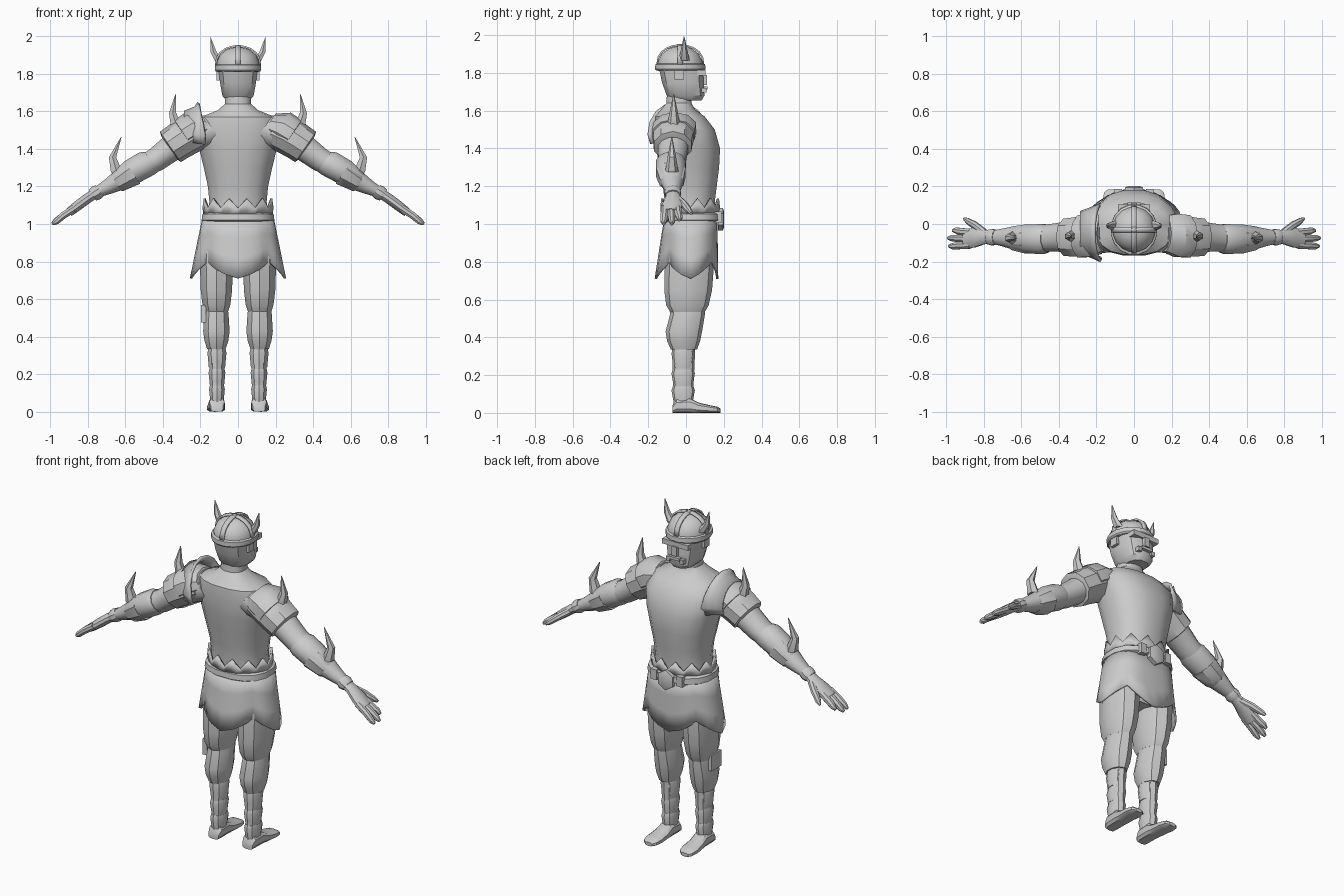
import bpy, bmesh, math
from mathutils import Vector

grey = bpy.data.materials.new("grey")
grey.diffuse_color = (0.6, 0.6, 0.6, 1)


def finish(name, bm, angle=35):
    bmesh.ops.recalc_face_normals(bm, faces=bm.faces)
    me = bpy.data.meshes.new(name)
    bm.to_mesh(me)
    bm.free()
    ob = bpy.data.objects.new(name, me)
    bpy.context.collection.objects.link(ob)
    me.materials.append(grey)
    bpy.ops.object.select_all(action='DESELECT')
    ob.select_set(True)
    bpy.context.view_layer.objects.active = ob
    bpy.ops.object.shade_smooth_by_angle(angle=math.radians(angle))
    return ob


def loft(name, rings, n=12, u=(1, 0, 0), v=(0, 1, 0), power=1.0, angle=35):
    """Rings of (centre, radius along u, radius along v), joined and capped."""
    bm, u, v, rows = bmesh.new(), Vector(u), Vector(v), []
    for c, ru, rv in rings:
        row = []
        for i in range(n):
            a = 2 * math.pi * (i + 0.5) / n
            ca, sa = math.cos(a), math.sin(a)
            pu = math.copysign(abs(ca) ** power, ca) * ru
            pv = math.copysign(abs(sa) ** power, sa) * rv
            row.append(bm.verts.new(Vector(c) + u * pu + v * pv))
        rows.append(row)
    for a, b in zip(rows, rows[1:]):
        for i in range(n):
            bm.faces.new((a[i], a[(i + 1) % n], b[(i + 1) % n], b[i]))
    bm.faces.new(rows[0])
    bm.faces.new(rows[-1])
    return finish(name, bm, angle)


def stack(name, rows, x=0, **k):
    """Upright loft from rows of (z, half width, y back, y front)."""
    return loft(name, [((x, (a + b) / 2, z), w, (b - a) / 2) for z, w, a, b in rows], **k)


def box(name, lo, hi):
    bm = bmesh.new()
    bmesh.ops.create_cube(bm, size=1)
    for vt in bm.verts:
        vt.co = [(l + h) / 2 + c * (h - l) for l, h, c in zip(lo, hi, vt.co)]
    return finish(name, bm)


def sheet(name, point, count, rows, thick, closed=True):
    """Grid surface from point(i, j), given thickness outward."""
    bm = bmesh.new()
    g = [[bm.verts.new(point(i, j)) for i in range(count)] for j in range(rows)]
    for j in range(rows - 1):
        for i in range(count if closed else count - 1):
            k = (i + 1) % count
            bm.faces.new((g[j][i], g[j][k], g[j + 1][k], g[j + 1][i]))
    ob = finish(name, bm)
    m = ob.modifiers.new("thickness", 'SOLIDIFY')
    m.thickness, m.offset = thick, 0
    return ob


def spike(name, pts, r, s=1):
    """Curved horn through three (x, z) points."""
    y = pts[0][2]
    return loft(name, [((s * p[0], y, p[1]), q, q) for p, q in zip(pts, (r, r * .62, .002))], n=6)


# Torso and neck
stack("torso", [(.95, .17, -.11, .15), (1.12, .155, -.115, .155), (1.2, .163, -.125, .165),
                (1.3, .185, -.145, .178), (1.4, .21, -.16, .183), (1.5, .235, -.17, .155),
                (1.57, .2, -.165, .10), (1.605, .11, -.135, .05), (1.64, .07, -.105, .03),
                (1.72, .068, -.10, .03)], n=16, power=.85)

# Head, with brow, frowning mouth, nose and ear plates
stack("head", [(1.655, .06, -.08, .085), (1.68, .085, -.105, .1), (1.75, .098, -.13, .096),
               (1.82, .105, -.145, .092)], n=12, power=.75)
box("brow", (-.085, .06, 1.785), (.085, .103, 1.815))
box("nose", (-.016, .08, 1.735), (.016, .112, 1.79))
box("mouth_bar", (-.035, .085, 1.712), (.035, .114, 1.728))
for s in (-1, 1):
    box("mouth_corner", (s * .045 - .012, .08, 1.695), (s * .045 + .012, .108, 1.72))
    box("ear_plate", (s * .1 - .014, -.06, 1.765), (s * .1 + .014, -.01, 1.825))

# Helmet dome, brim and crossing bands
stack("helmet", [(1.81, .115, -.15, .095), (1.86, .115, -.15, .09), (1.9, .098, -.13, .07),
                 (1.93, .06, -.09, .03), (1.94, .02, -.05, -.01)], n=16)
stack("helmet_brim", [(1.812, .12, -.16, .1), (1.82, .126, -.166, .106), (1.845, .125, -.165, .104),
                      (1.85, .117, -.155, .095)], n=16)


def arch(name, along_y):
    w = .014

    def pt(i, j):
        a = math.pi * i / 10
        e = w * (2 * j - 1)
        r, z = math.cos(a), 1.845 + .102 * math.sin(a) ** .85
        return (e, -.03 + .122 * r, z) if along_y else (.118 * r, -.03 + e, z)
    return sheet(name, pt, 11, 2, .01, False)


arch("helmet_band_long", True)
arch("helmet_band_cross", False)

# Belt, jagged waist trim and buckle
stack("belt", [(1.012, .185, -.125, .175), (1.02, .197, -.138, .188), (1.052, .193, -.135, .185),
               (1.06, .18, -.125, .172)], n=16, power=.85)


def trim(i, j):
    a = 2 * math.pi * i / 24
    z = 1.05 + j * (.035 + .05 * (i % 2))
    k = 1 + .03 * j
    return (.178 * k * math.cos(a), .022 + .148 * k * math.sin(a), z)


sheet("waist_trim", trim, 24, 2, .012)
loft("buckle", [((0, .17, 1.025), .055, .06), ((0, .195, 1.025), .055, .06),
                ((0, .202, 1.025), .035, .04)], n=6, v=(0, 0, 1))
for s in (-1, 1):
    box("belt_stud", (s * .085 - .02, .15, 1.005), (s * .085 + .02, .187, 1.065))


# Skirt: pointed panels at front, back and both sides
def skirt(i, j):
    a = 2 * math.pi * i / 32
    ca, sa = math.cos(a), math.sin(a)
    tip = 1 - min(i % 8, 8 - i % 8) / 4
    t = j / 3
    hem = .8 - .09 * tip
    w = .185 + t * (.02 + .045 * tip)
    d = .135 + t * (.005 + .045 * tip * (sa < 0))
    f = lambda c: math.copysign(abs(c) ** .75, c)
    return (w * f(ca), .025 + d * f(sa), 1.03 + (hem - 1.03) * t)


sheet("skirt", skirt, 32, 4, .012)
stack("hips", [(.76, .12, -.07, .10), (.85, .18, -.1, .14), (1.0, .17, -.1, .15)], n=12)

# Legs, shin wraps and feet
for s in (-1, 1):
    x = s * .115
    stack("thigh", [(.92, .09, -.1, .14), (.78, .092, -.112, .148), (.65, .088, -.115, .138),
                    (.57, .078, -.105, .12), (.535, .066, -.085, .1)], x=x, n=10)
    stack("knee_and_calf", [(.56, .062, -.08, .1), (.52, .068, -.085, .1), (.43, .074, -.108, .085),
                            (.38, .067, -.1, .075), (.335, .052, -.08, .058)], x=x, n=10)
    stack("shin", [(.36, .045, -.075, .05), (.04, .036, -.065, .035)], x=s * .112, n=10)
    for z, h, w in ((.235, .105, .053), (.145, .085, .047), (.06, .08, .044)):
        stack("shin_wrap", [(z, w * .86, -.066, .036), (z + h * .75, w, -.077, .047),
                            (z + h, w * .9, -.07, .04)], x=s * .112, n=10)
    # Foot runs from heel to toe
    rows = [(-.072, .034, .04), (-.05, .042, .075), (.02, .043, .08), (.065, .046, .055),
            (.13, .05, .04), (.168, .042, .032), (.183, .022, .022)]
    loft("foot", [((s * (.112 + .04 * max(0, y)), y, h / 2), w, h / 2) for y, w, h in rows],
         n=10, v=(0, 0, 1), power=.65)
box("knee_strap_plate", (-.198, -.05, .475), (-.17, .04, .57))

# Arms, built along a falling axis with sections across it
for s in (-1, 1):
    across = Vector((s * .57, 0, .82))

    def limb(name, rows, **k):
        """Rows of (x, y, z, half depth in y, half thickness)."""
        return loft(name, [((s * x, y, z), d, t) for x, y, z, d, t in rows],
                    u=(0, 1, 0), v=across, **k)

    limb("upper_arm", [(.13, -.045, 1.5, .11, .10), (.24, -.06, 1.475, .1, .095),
                       (.34, -.068, 1.415, .085, .075), (.44, -.073, 1.34, .075, .066),
                       (.52, -.078, 1.30, .07, .062)])
    limb("bracer", [(.46, -.078, 1.332, .074, .066), (.485, -.08, 1.322, .082, .074),
                    (.56, -.08, 1.28, .08, .072), (.62, -.076, 1.238, .068, .06),
                    (.69, -.072, 1.198, .05, .043), (.75, -.07, 1.168, .036, .03)])
    limb("bracer_guard", [(.56, -.08, 1.272, .084, .076), (.64, -.076, 1.222, .068, .06),
                          (.65, -.076, 1.215, .058, .05)], n=8)
    limb("wrist_cuff", [(.735, -.07, 1.178, .04, .036), (.755, -.07, 1.165, .046, .04),
                        (.775, -.07, 1.153, .04, .034)], n=10)
    limb("palm", [(.75, -.07, 1.168, .032, .026), (.80, -.068, 1.137, .042, .027),
                  (.85, -.072, 1.1, .056, .027), (.9, -.082, 1.062, .05, .024)], n=10)
    # Fingers fan out, thumb points forward
    for y0, y1, xe, ze in ((-.045, -.035, .965, 1.02), (-.08, -.075, .99, 1.0), (-.112, -.118, .985, 1.0)):
        limb("finger", [(.87, y0, 1.085, .021, .021), (.93, (y0 + y1) / 2, 1.045, .021, .02),
                        (xe - .02, y1, ze + .015, .018, .018), (xe, y1, ze, .008, .009)], n=8)
    limb("thumb", [(.79, -.05, 1.14, .024, .02), (.84, -.012, 1.105, .024, .02),
                   (.885, .015, 1.07, .019, .017), (.905, .027, 1.055, .008, .008)], n=8)

    # Shoulder guard: two overlapping flared shells, with spikes
    limb("shoulder_guard", [(.19, -.06, 1.505, .105, .1), (.26, -.065, 1.475, .114, .105),
                            (.32, -.07, 1.437, .108, .1), (.36, -.07, 1.41, .104, .098),
                            (.365, -.07, 1.405, .08, .075)], n=10)
    limb("shoulder_plate", [(.16, -.05, 1.53, .10, .07), (.225, -.06, 1.512, .12, .098),
                            (.285, -.066, 1.475, .118, .096), (.288, -.066, 1.472, .09, .07)], n=10)
    spike("shoulder_spike", [(.325, 1.515, -.065), (.348, 1.59), (.333, 1.688)], .036, s)
    spike("bracer_spike", [(.645, 1.275, -.075), (.668, 1.355), (.622, 1.462)], .036, s)
    spike("helmet_horn", [(.095, 1.865, -.01), (.13, 1.915), (.146, 1.992)], .03, s)


# Raised collar guard over one shoulder only
def collar(i, j):
    a = math.radians(-25 + 230 * i / 10)
    r = (.115, .14, .165)[j]
    x = (-.285, -.225, -.175)[j] - .035 * max(0, math.sin(a)) * (j == 2)
    return (x, -.045 + r * .92 * math.cos(a), 1.48 + r * (1.0 if math.sin(a) > 0 else .8) * math.sin(a))


sheet("collar_guard", collar, 11, 3, .016, False)
